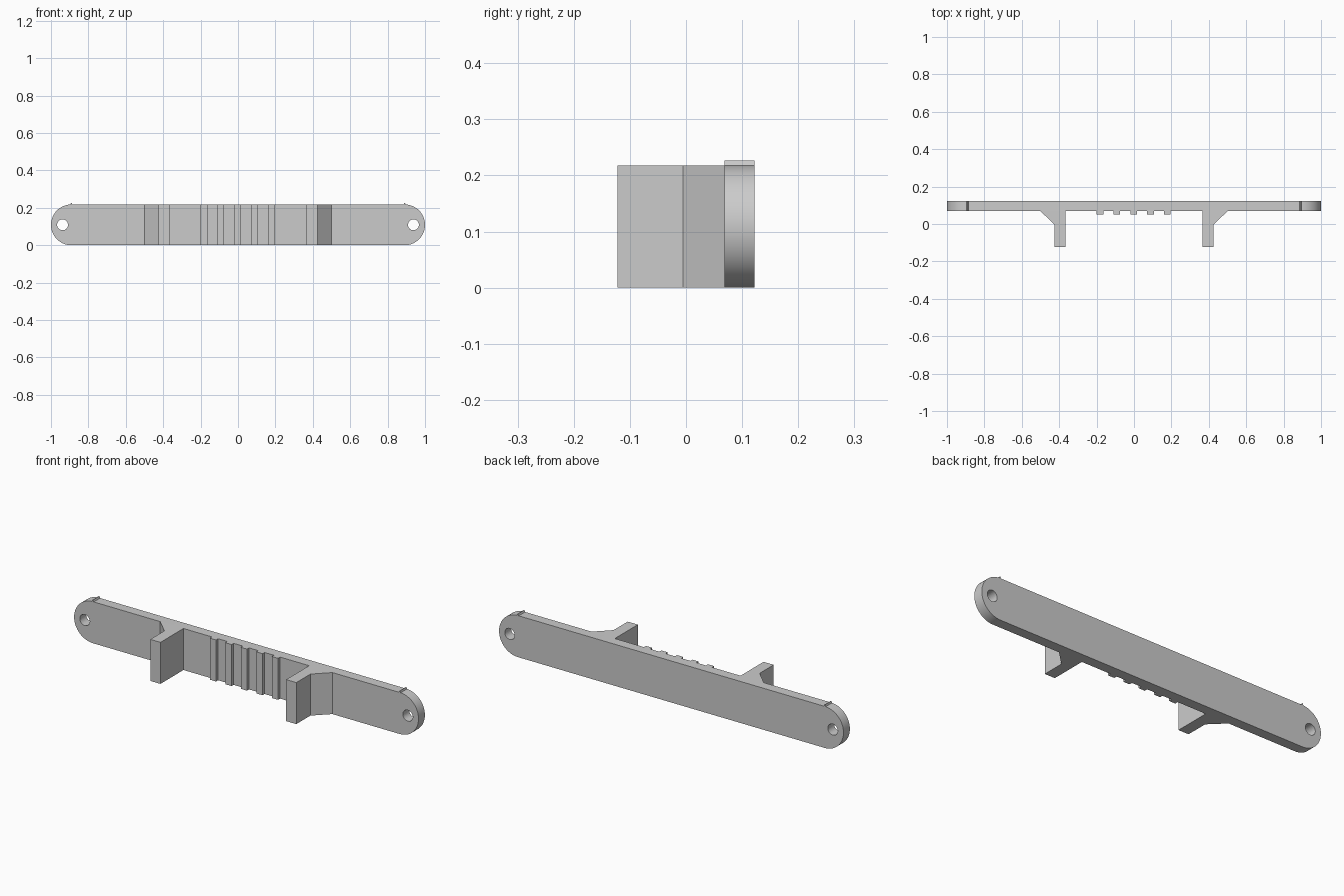
import bpy, bmesh, math
from mathutils import Vector

cube = bpy.data.objects.get("Cube")
if cube:
    bpy.data.objects.remove(cube, do_unlink=True)

HEIGHT = 0.218
RADIUS = HEIGHT / 2
END_X = 1 - RADIUS
FRONT, BACK = 0.069, 0.122

grey = bpy.data.materials.new("plain grey")
grey.use_nodes = True
grey.diffuse_color = (0.6, 0.6, 0.6, 1)
grey.node_tree.nodes["Principled BSDF"].inputs["Base Color"].default_value = (0.6, 0.6, 0.6, 1)


def prism(name, points, direction):
    """Extrude a flat outline of 3D points along a direction."""
    bm = bmesh.new()
    face = bm.faces.new([bm.verts.new(p) for p in points])
    grown = bmesh.ops.extrude_face_region(bm, geom=[face])
    verts = [v for v in grown["geom"] if isinstance(v, bmesh.types.BMVert)]
    bmesh.ops.translate(bm, verts=verts, vec=Vector(direction))
    bmesh.ops.recalc_face_normals(bm, faces=bm.faces)
    mesh = bpy.data.meshes.new(name)
    bm.to_mesh(mesh)
    bm.free()
    mesh.materials.append(grey)
    obj = bpy.data.objects.new(name, mesh)
    bpy.context.collection.objects.link(obj)
    return obj


def arc(cx, radius, start, end, steps, y):
    angles = [start + (end - start) * i / steps for i in range(steps + 1)]
    return [(cx + radius * math.cos(a), y, RADIUS + radius * math.sin(a)) for a in angles]


def smooth(obj):
    bpy.ops.object.select_all(action="DESELECT")
    obj.select_set(True)
    bpy.context.view_layer.objects.active = obj
    bpy.ops.object.shade_smooth_by_angle(angle=math.radians(30))


# Long bar with rounded ends
quarter = math.pi / 2
outline = arc(END_X, RADIUS, -quarter, quarter, 32, FRONT)
outline += arc(-END_X, RADIUS, quarter, 3 * quarter, 32, FRONT)
bar = prism("bar", outline, (0, BACK - FRONT, 0))

# Screw hole through each end
for side, label in ((1, "left"), (-1, "right")):
    ring = arc(side * 0.938, 0.029, 0, 2 * math.pi, 32, 0)[:-1]
    cutter = prism(label + "_hole_cutter", ring, (0, 0.2, 0))
    cutter.hide_render = True
    cutter.hide_set(True)
    hole = bar.modifiers.new(label + " hole", "BOOLEAN")
    hole.operation = "DIFFERENCE"
    hole.solver = "EXACT"
    hole.object = cutter
smooth(bar)

for side, label in ((1, "left"), (-1, "right")):
    # Forward arm with its outer diagonal brace
    profile = [(0.365, FRONT), (0.365, -0.122), (0.424, -0.122),
               (0.424, -0.005), (0.5, FRONT)]
    prism(label + "_arm", [(side * x, y, 0) for x, y in profile], (0, 0, HEIGHT))

    # Thin sliver standing on the top edge where the rounding begins
    sliver = [(0.885, HEIGHT - 0.002), (0.897, HEIGHT - 0.002), (0.893, 0.227), (0.89, 0.227)]
    prism(label + "_top_sliver", [(side * x, FRONT, z) for x, z in sliver],
          (0, BACK - FRONT, 0))

# Row of five upright ribs
for i in range(5):
    x = (i - 2) * 0.09 - 0.002
    corners = [(x - 0.018, FRONT), (x - 0.018, 0.052), (x + 0.018, 0.052), (x + 0.018, FRONT)]
    prism("rib_%d" % (i + 1), [(a, b, 0) for a, b in corners], (0, 0, HEIGHT))
